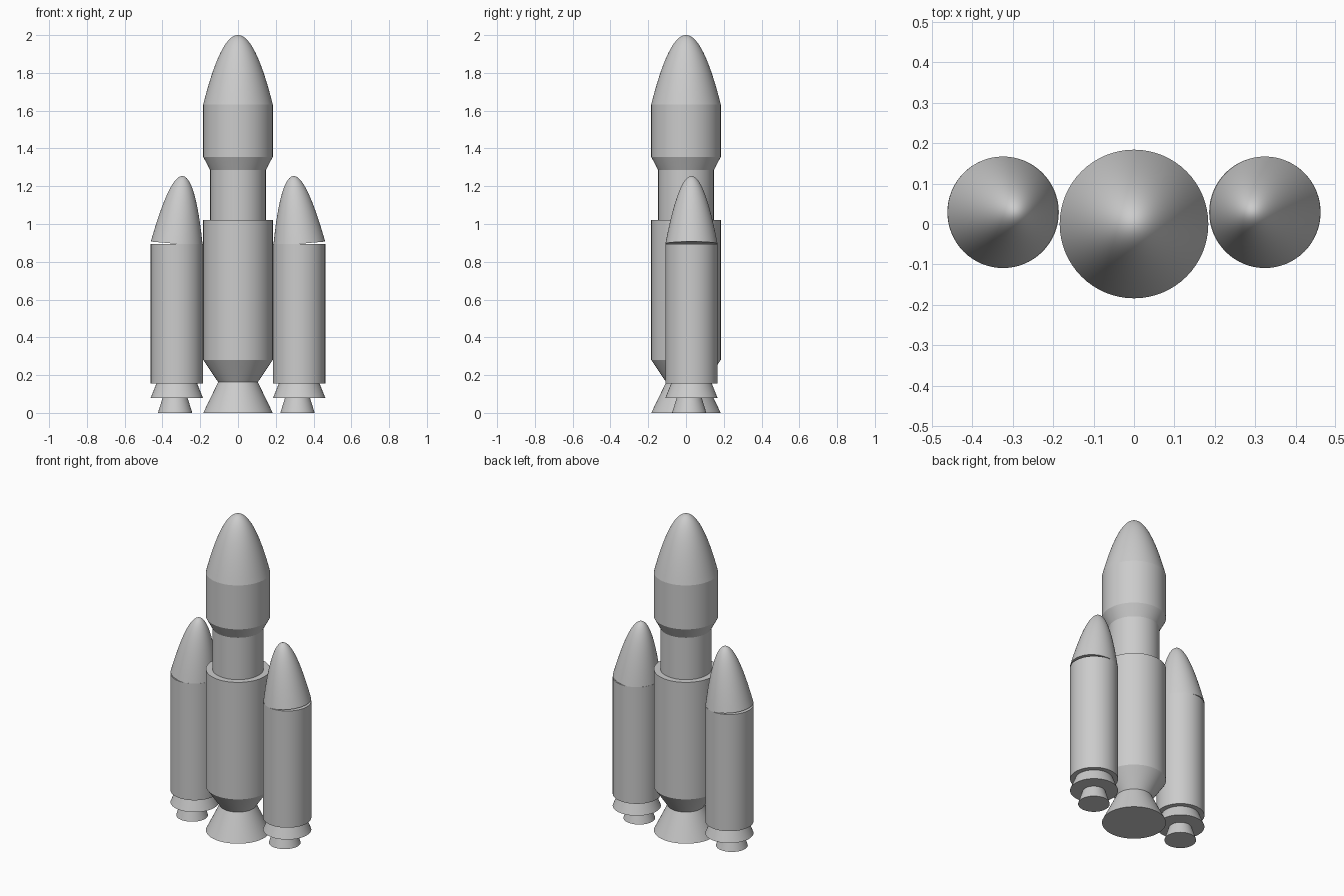
import bpy
import bmesh
import math

cube = bpy.data.objects.get("Cube")
if cube:
    bpy.data.objects.remove(cube, do_unlink=True)

SIDES = 64
COLOUR = (0.6, 0.6, 0.6, 1.0)

grey = bpy.data.materials.new("plain_grey")
grey.use_nodes = True
grey.diffuse_color = COLOUR
grey.node_tree.nodes["Principled BSDF"].inputs["Base Color"].default_value = COLOUR


def lathe(name, profile, location=(0, 0, 0), tilt=0.0):
    """Closed turned solid from (radius, height) points, bottom to top."""
    bm = bmesh.new()
    rings = []
    for radius, z in profile:
        if radius == 0:
            rings.append([bm.verts.new((0, 0, z))])
        else:
            angles = [math.tau * i / SIDES for i in range(SIDES)]
            rings.append([bm.verts.new((radius * math.cos(a), radius * math.sin(a), z))
                          for a in angles])
    for low, high in zip(rings, rings[1:]):
        for i in range(SIDES):
            j = (i + 1) % SIDES
            if len(high) == 1:
                bm.faces.new((low[i], low[j], high[0]))
            else:
                bm.faces.new((low[i], low[j], high[j], high[i]))
    bm.faces.new(list(reversed(rings[0])))
    if len(rings[-1]) > 1:
        bm.faces.new(rings[-1])
    mesh = bpy.data.meshes.new(name)
    bm.to_mesh(mesh)
    bm.free()
    mesh.materials.append(grey)
    obj = bpy.data.objects.new(name, mesh)
    bpy.context.collection.objects.link(obj)
    obj.location = location
    obj.rotation_euler.y = tilt
    bpy.ops.object.select_all(action='DESELECT')
    obj.select_set(True)
    bpy.context.view_layer.objects.active = obj
    bpy.ops.object.shade_smooth_by_angle(angle=math.radians(25))
    return obj


def nose_profile(radius, base, height, steps=20):
    """Parabolic nose with a rounded tip."""
    return [(radius * (1 - i / steps), base + height * (1 - (1 - i / steps) ** 2))
            for i in range(steps + 1)]


# Central stage
R = 0.184
NECK = 0.147
THROAT = 0.105
lathe("main_nozzle", [(R, 0), (THROAT, 0.163)])
lathe("tail_cone", [(THROAT, 0.163), (R, 0.28)])
lathe("core_body", [(R, 0.28), (R, 1.02)])
lathe("upper_stage", [(NECK, 1.02), (NECK, 1.285)])
lathe("fairing_adapter", [(NECK, 1.285), (R, 1.355)])
lathe("fairing", [(R, 1.355), (R, 1.633)])
lathe("fairing_nose", nose_profile(R, 1.633, 0.367))

# Side boosters, with noses leaning in towards the core
B = 0.138
for side, sign in (("left", 1), ("right", -1)):
    x, y = sign * 0.324, 0.029
    lathe(side + "_booster_nozzle", [(0.091, 0), (0.066, 0.08)], (x - 0.009, y - 0.012, 0))
    lathe(side + "_booster_skirt", [(B, 0.08), (0.108, 0.155)], (x, y, 0))
    lathe(side + "_booster_body", [(B, 0.155), (B, 0.893)], (x, y, 0))
    lathe(side + "_booster_nose", nose_profile(B, 0, 0.36),
          (x, y, 0.895), -sign * math.radians(5))
